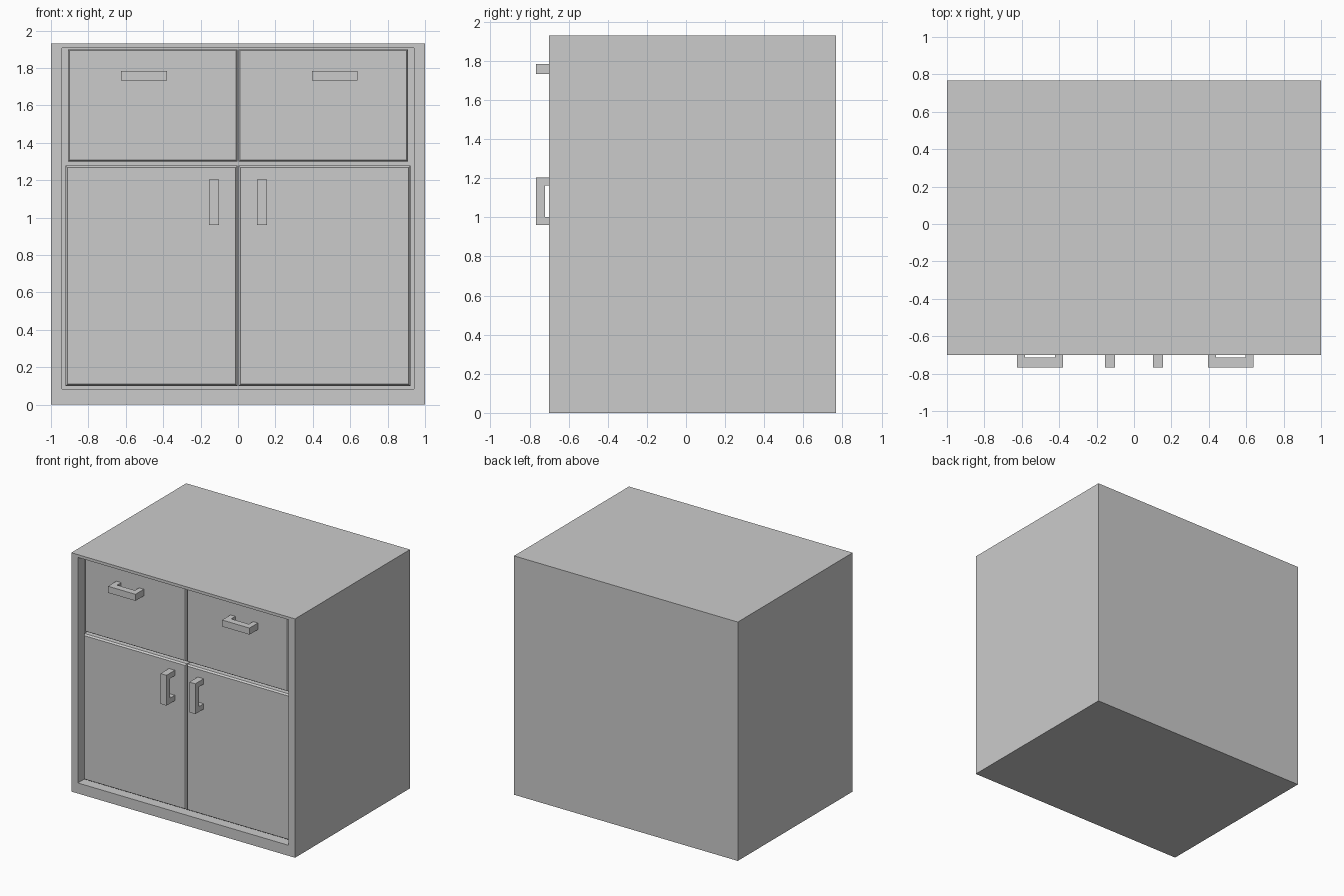
import bpy, bmesh

if "Cube" in bpy.data.objects:
    bpy.data.objects.remove(bpy.data.objects["Cube"])

FRONT, BACK, TOP = -0.70, 0.767, 1.93
FACE = -0.66       # front of doors and drawers
CAVITY = -0.61     # back of the recess


def make(name, bm):
    bmesh.ops.recalc_face_normals(bm, faces=bm.faces[:])
    me = bpy.data.meshes.new(name)
    bm.to_mesh(me)
    bm.free()
    ob = bpy.data.objects.new(name, me)
    bpy.context.collection.objects.link(ob)
    return ob


def box(bm, x0, x1, y0, y1, z0, z1):
    vs = bmesh.ops.create_cube(bm, size=1)["verts"]
    for v in vs:
        v.co = (x1 if v.co.x > 0 else x0,
                y1 if v.co.y > 0 else y0,
                z1 if v.co.z > 0 else z0)
    return vs


def panel(name, x0, x1, z0, z1, c):
    """Front panel with a chamfered front edge."""
    bm = bmesh.new()
    box(bm, x0, x1, FACE + c, CAVITY, z0, z1)
    bm.normal_update()
    face = min(bm.faces, key=lambda f: f.calc_center_median().y)
    bmesh.ops.inset_region(bm, faces=[face], thickness=c)
    for v in face.verts:
        v.co.y = FACE
    return make(name, bm)


def handle(name, a0, a1, b0, b1, inner, vertical):
    """U-shaped pull: profile along a, extruded across b."""
    leg = 0.043
    prof = [(a0, FACE), (a0, -0.767), (a1, -0.767), (a1, FACE),
            (a1 - leg, FACE), (a1 - leg, inner), (a0 + leg, inner), (a0 + leg, FACE)]
    bm = bmesh.new()
    pt = lambda a, y, b: (b, y, a) if vertical else (a, y, b)
    f = bm.faces.new([bm.verts.new(pt(a, y, b0)) for a, y in prof])
    ext = bmesh.ops.extrude_face_region(bm, geom=[f])
    for v in ext["geom"]:
        if isinstance(v, bmesh.types.BMVert):
            v.co[0 if vertical else 2] += b1 - b0
    return make(name, bm)


# Cabinet body with a shallow recess in the front
bm = bmesh.new()
box(bm, -1, 1, FRONT, BACK, 0, TOP)
bm.normal_update()
front = min(bm.faces, key=lambda f: f.calc_center_median().y)
bmesh.ops.inset_region(bm, faces=[front], thickness=0.06)
for v in front.verts:
    v.co.x = 0.942 if v.co.x > 0 else -0.942
    v.co.z = 1.907 if v.co.z > 1 else 0.085
ext = bmesh.ops.extrude_discrete_faces(bm, faces=[front])
for v in ext["faces"][0].verts:
    v.co.y = CAVITY
make("cabinet_body", bm)

# Doors and drawers
for side, s in (("left", -1), ("right", 1)):
    xs = sorted((s * 0.003, s * 0.922))
    panel(side + "_door", xs[0], xs[1], 0.10, 1.278, 0.014)
    xs = sorted((s * 0.003, s * 0.908))
    panel(side + "_drawer", xs[0], xs[1], 1.30, 1.90, 0.01)
    xs = sorted((s * 0.102, s * 0.155))
    handle(side + "_door_handle", 0.96, 1.205, xs[0], xs[1], -0.72, True)

# Drawer pulls
handle("left_drawer_handle", -0.625, -0.38, 1.732, 1.785, -0.713, False)
handle("right_drawer_handle", 0.395, 0.64, 1.732, 1.785, -0.713, False)
